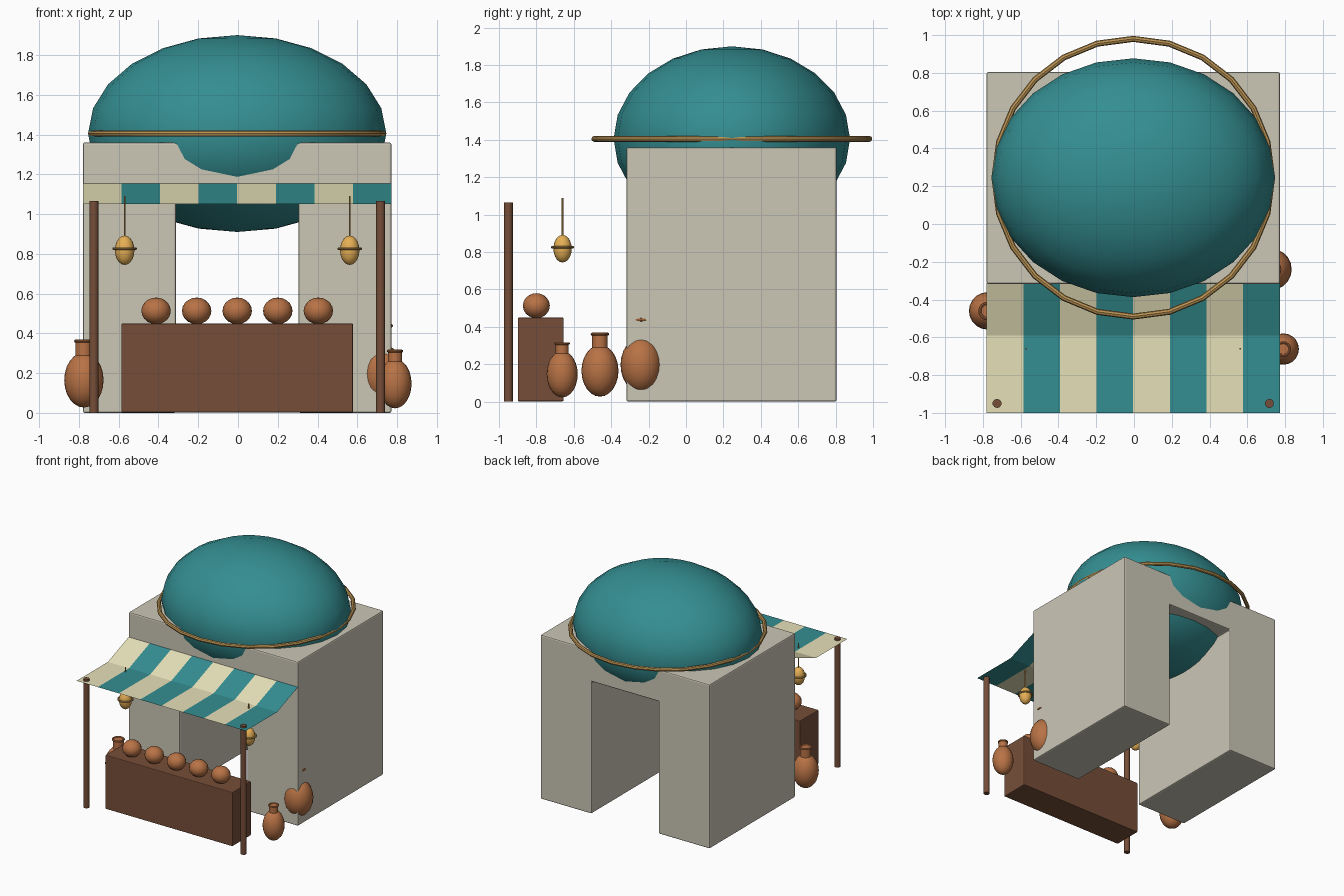
import bpy, math

if "Cube" in bpy.data.objects:
    bpy.data.objects.remove(bpy.data.objects["Cube"])

CX = -0.004  # shared centre line of the stall


def mat(name, rgb):
    m = bpy.data.materials.new(name)
    m.diffuse_color = (*rgb, 1)
    m.use_nodes = True
    m.node_tree.nodes["Principled BSDF"].inputs["Base Color"].default_value = m.diffuse_color
    return m


STONE = mat("stone", (0.60, 0.57, 0.47))
TEAL = mat("teal", (0.034, 0.27, 0.285))
CREAM = mat("cream", (0.79, 0.75, 0.48))
WOOD = mat("wood", (0.18, 0.076, 0.04))
CLAY = mat("clay", (0.48, 0.17, 0.06))
BRASS = mat("brass", (0.51, 0.30, 0.09))
GLOW = mat("lantern_gold", (0.79, 0.43, 0.09))


def finish(name, m, smooth=True):
    o = bpy.context.object
    o.name = name
    o.data.materials.append(m)
    if smooth:
        bpy.ops.object.shade_smooth_by_angle(angle=math.radians(40))
    return o


def bevel(o, width):
    b = o.modifiers.new("bevel", "BEVEL")
    b.width = width
    b.segments = 2


def mesh_object(name, verts, faces, mats):
    me = bpy.data.meshes.new(name)
    me.from_pydata(verts, [], faces)
    for m in mats:
        me.materials.append(m)
    o = bpy.data.objects.new(name, me)
    bpy.context.collection.objects.link(o)
    return o


def ball(name, loc, radii, m, seg=24, rings=12):
    bpy.ops.mesh.primitive_uv_sphere_add(segments=seg, ring_count=rings, radius=1, location=loc)
    bpy.context.object.scale = radii
    bpy.ops.object.transform_apply(location=False, rotation=False, scale=True)
    return finish(name, m)


def post(name, x, y, z0, z1, r, m, sides=12):
    bpy.ops.mesh.primitive_cylinder_add(vertices=sides, radius=r, depth=z1 - z0,
                                        location=(x, y, (z0 + z1) / 2))
    return finish(name, m)


def ring(name, loc, major, minor, m, seg=24):
    bpy.ops.mesh.primitive_torus_add(major_segments=seg, minor_segments=8, location=loc,
                                     major_radius=major, minor_radius=minor)
    return finish(name, m)


# Building: doorway profile extruded from front to back
profile = [(-0.776, 0), (-0.308, 0), (-0.308, 1.095), (0.308, 1.095),
           (0.308, 0), (0.776, 0), (0.776, 1.36), (-0.776, 1.36)]
n = len(profile)
verts = [(x + CX, y, z) for y in (-0.318, 0.805) for x, z in profile]
faces = [list(range(n)), list(range(2 * n - 1, n - 1, -1))]
faces += [[(i + 1) % n, i, i + n, (i + 1) % n + n] for i in range(n)]
bevel(mesh_object("building", verts, faces, [STONE]), 0.01)

# Dome and its brass band
ball("dome", (CX, 0.245, 1.405), (0.75, 0.632, 0.495), TEAL)
ring("dome_band", (CX, 0.245, 1.405), 0.735, 0.016, BRASS)

# Striped awning: steep at the wall, flat over the counter
rows = [(-0.312, 1.155), (-0.59, 1.05), (-1.0, 1.05)]
verts = [(CX - 0.776 + 0.194 * i, y, z) for y, z in rows for i in range(9)]
faces = [(r * 9 + i, r * 9 + 9 + i, r * 9 + 10 + i, r * 9 + 1 + i)
         for r in range(2) for i in range(8)]
awning = mesh_object("awning", verts, faces, [CREAM, TEAL])
for p in awning.data.polygons:
    p.material_index = p.index % 2

# Counter
bpy.ops.mesh.primitive_cube_add(size=1, location=(CX, -0.777, 0.226))
bpy.context.object.scale = (1.165, 0.245, 0.448)
bpy.ops.object.transform_apply(location=False, rotation=False, scale=True)
bevel(finish("counter", WOOD, False), 0.006)

# Bowls of goods along the counter
for i in range(5):
    ball(f"counter_pot_{i + 1}", (CX + (i - 2) * 0.204, -0.8, 0.513),
         (0.074, 0.072, 0.067), CLAY, 16, 10)

# Awning poles and hanging lanterns on both sides
for side, s in (("left", -1), ("right", 1)):
    post(f"{side}_pole", CX + s * 0.721, -0.95, 0, 1.065, 0.024, WOOD, 10)
    x = CX + s * 0.566
    ball(f"{side}_lantern", (x, -0.66, 0.818), (0.049, 0.049, 0.074), GLOW, 16, 10)
    ring(f"{side}_lantern_ring", (x, -0.66, 0.826), 0.055, 0.007, BRASS, 16)
    post(f"{side}_lantern_cord", x, -0.66, 0.87, 1.09, 0.005, BRASS, 6)

# Clay jars: x, y, body centre z, body radius, body half height, rim z
jars = [(-0.775, -0.46, 0.165, 0.099, 0.138, 0.361),
        (0.79, -0.662, 0.147, 0.083, 0.124, 0.311),
        (0.725, -0.24, 0.197, 0.110, 0.148, 0.438)]
for i, (x, y, z, r, h, top) in enumerate(jars, 1):
    ball(f"jar_{i}_body", (x, y, z), (r, r, h), CLAY, 20, 12)
    post(f"jar_{i}_neck", x, y, z + h * 0.8, top, r * 0.42, CLAY, 16)
    ring(f"jar_{i}_rim", (x, y, top), r * 0.42, r * 0.08, CLAY, 16)
